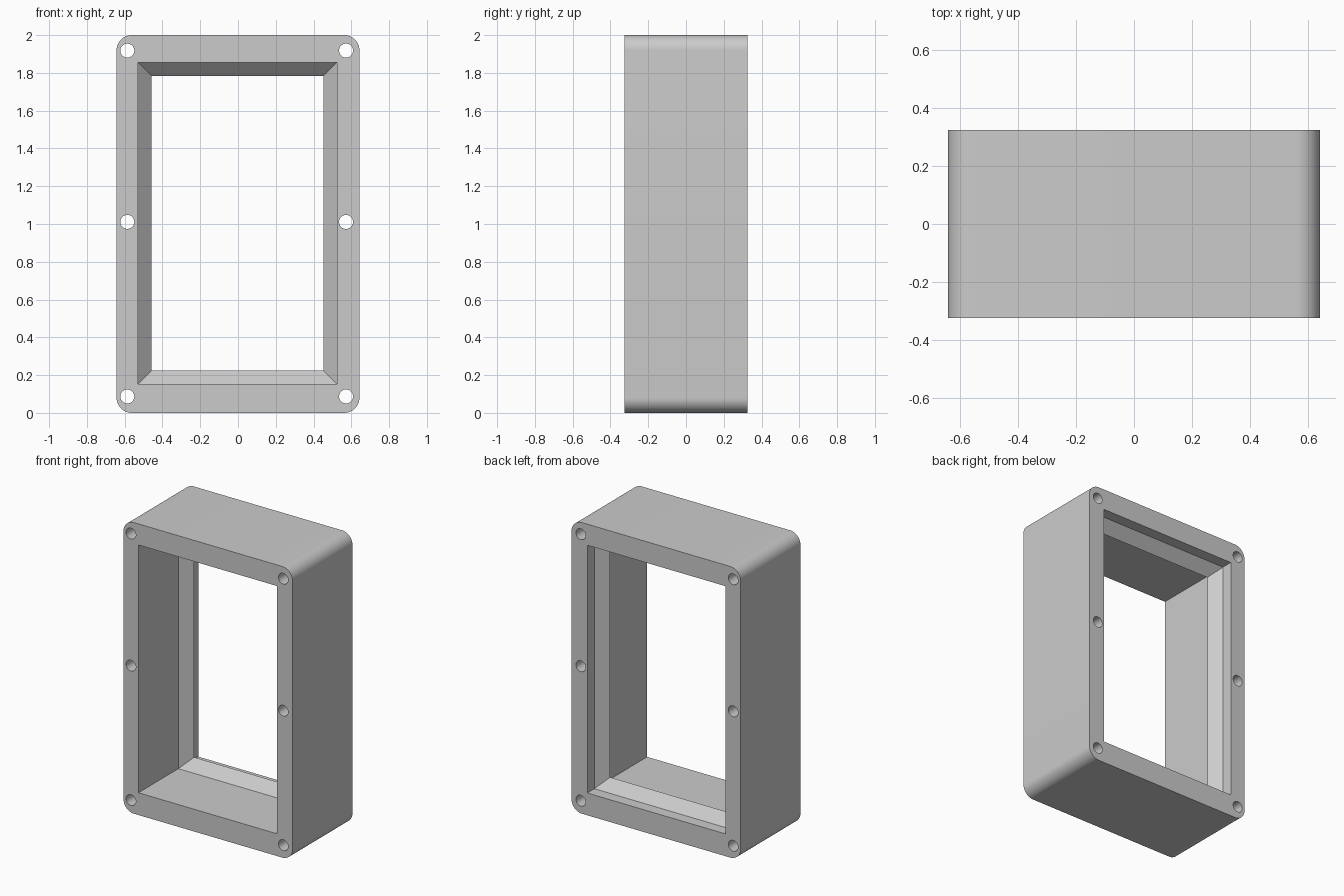
import bpy, bmesh, math

cube = bpy.data.objects.get("Cube")
if cube:
    bpy.data.objects.remove(cube, do_unlink=True)

WIDTH, HEIGHT, DEPTH, RADIUS = 1.286, 2.0, 0.65, 0.08
BACK = DEPTH / 2

grey = bpy.data.materials.new("plain_grey")
colour = (0.6, 0.6, 0.6, 1)
grey.use_nodes = True
grey.diffuse_color = colour
grey.node_tree.nodes["Principled BSDF"].inputs["Base Color"].default_value = colour


def loft(name, loops):
    """Closed solid through loops of matching points, capped at both ends."""
    bm = bmesh.new()
    rings = [[bm.verts.new(p) for p in loop] for loop in loops]
    for a, b in zip(rings, rings[1:]):
        for i in range(len(a)):
            j = (i + 1) % len(a)
            bm.faces.new((a[i], a[j], b[j], b[i]))
    bm.faces.new(rings[0])
    bm.faces.new(rings[-1])
    bmesh.ops.recalc_face_normals(bm, faces=bm.faces)
    mesh = bpy.data.meshes.new(name)
    bm.to_mesh(mesh)
    bm.free()
    obj = bpy.data.objects.new(name, mesh)
    bpy.context.collection.objects.link(obj)
    mesh.materials.append(grey)
    return obj


def circle(x, z, r, y, start=0.0, sweep=2 * math.pi, steps=40):
    return [(x + r * math.cos(start + sweep * i / steps), y,
             z + r * math.sin(start + sweep * i / steps)) for i in range(steps)]


def rounded_rect(y):
    points = []
    cx, cz = WIDTH / 2 - RADIUS, HEIGHT / 2 - RADIUS
    for k, (sx, sz) in enumerate([(1, 1), (-1, 1), (-1, -1), (1, -1)]):
        quarter = math.pi / 2
        points += circle(sx * cx, HEIGHT / 2 + sz * cz, RADIUS, y,
                         k * quarter, quarter * 13 / 12, 13)
    return points


def opening(y, inset):
    x, z = 0.526 - inset, 0.851 - inset
    return [(sx * x - 0.003, y, 1.004 + sz * z)
            for sx, sz in [(1, 1), (-1, 1), (-1, -1), (1, -1)]]


# Deep rectangular frame with rounded corners
frame = loft("frame", [rounded_rect(-BACK), rounded_rect(BACK)])

# Opening with a pointed ridge running around it near the back
cutters = [loft("opening_cutter", [
    opening(-BACK - 0.1, 0), opening(0.108, 0), opening(0.178, 0.071),
    opening(0.248, 0), opening(BACK + 0.1, 0)])]

# Screw holes through both side rails
for x in (-0.586, 0.572):
    for z in (0.087, 1.011, 1.918):
        cutters.append(loft("screw_hole_cutter", [
            circle(x, z, 0.037, y) for y in (-BACK - 0.1, BACK + 0.1)]))

bpy.context.view_layer.objects.active = frame
for cutter in cutters:
    cut = frame.modifiers.new("cut", "BOOLEAN")
    cut.operation = "DIFFERENCE"
    cut.solver = "EXACT"
    cut.object = cutter
    bpy.ops.object.modifier_apply(modifier=cut.name)
    bpy.data.objects.remove(cutter, do_unlink=True)

bpy.ops.object.select_all(action="DESELECT")
frame.select_set(True)
bpy.ops.object.shade_smooth_by_angle(angle=math.radians(30))
